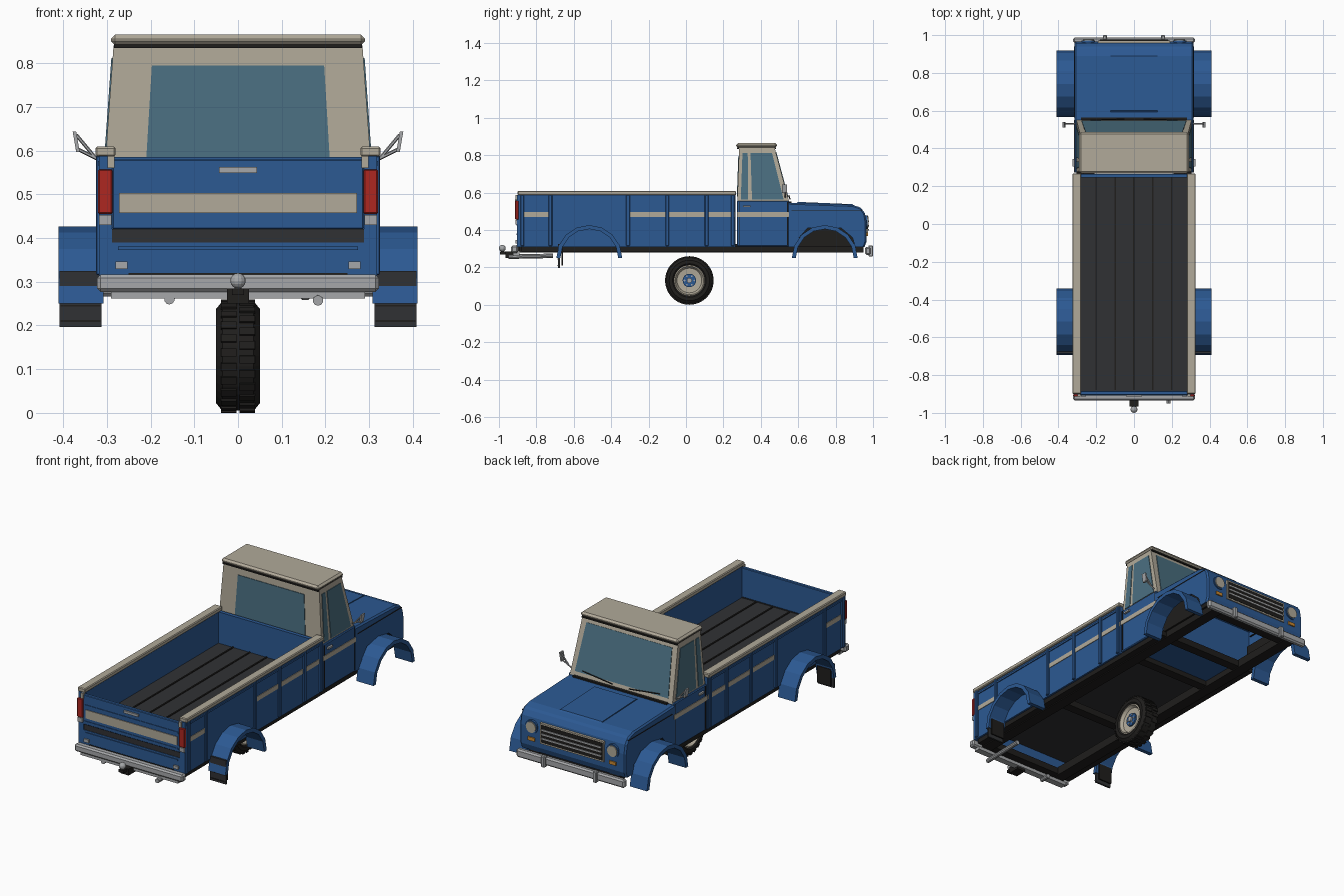
import bpy, bmesh
from math import sin, cos, pi
from mathutils import Vector, Matrix

if "Cube" in bpy.data.objects:
    bpy.data.objects.remove(bpy.data.objects["Cube"])

def mat(name, r, g, b):
    m = bpy.data.materials.new(name)
    m.diffuse_color = (r, g, b, 1)
    m.use_nodes = True
    m.node_tree.nodes["Principled BSDF"].inputs["Base Color"].default_value = m.diffuse_color
    return m

BLUE = mat("blue_paint", .025, .10, .29)
CREAM = mat("cream_paint", .44, .40, .32)
DARK = mat("dark_rubber", .03, .031, .034)
BLACK = mat("black_frame", .014, .013, .012)
GLASS = mat("tinted_glass", .07, .16, .22)
CHROME = mat("chrome", .38, .39, .40)
RED = mat("red_lens", .42, .02, .015)
AMBER = mat("amber_lens", .6, .25, .03)

def finish(name, bm, m, bevel=0.0):
    bmesh.ops.recalc_face_normals(bm, faces=bm.faces)
    me = bpy.data.meshes.new(name)
    bm.to_mesh(me)
    bm.free()
    me.materials.append(m)
    ob = bpy.data.objects.new(name, me)
    bpy.context.collection.objects.link(ob)
    if bevel:
        b = ob.modifiers.new("bevel", 'BEVEL')
        b.width, b.segments = bevel, 1
    return ob

def box(name, x, y, z, m, bevel=0.0):
    bm = bmesh.new()
    c = [(a + b) / 2 for a, b in (x, y, z)]
    s = [abs(b - a) for a, b in (x, y, z)]
    bmesh.ops.create_cube(bm, size=1, matrix=Matrix.Translation(c) @ Matrix.Diagonal((*s, 1)))
    return finish(name, bm, m, bevel)

def pair(name, x, y, z, m, bevel=0.0):
    for s, side in ((1, "right"), (-1, "left")):
        box(f"{name}_{side}", (x[0] * s, x[1] * s), y, z, m, bevel)

def loft(name, a, b, m, bevel=0.0, open_edges=()):
    """Skin between two matching loops, capped; listed edges are left open."""
    bm = bmesh.new()
    A = [bm.verts.new(p) for p in a]
    B = [bm.verts.new(p) for p in b]
    n = len(A)
    bm.faces.new(A)
    bm.faces.new(B)
    for i in range(n):
        if i not in open_edges:
            j = (i + 1) % n
            bm.faces.new((A[i], A[j], B[j], B[i]))
    return finish(name, bm, m, bevel)

def side_prism(name, yz, x0, x1, m, bevel=0.0, open_edges=()):
    return loft(name, [(x0, *p) for p in yz], [(x1, *p) for p in yz], m, bevel, open_edges)

def panel(name, quad, out, m):
    o = Vector(out)
    return loft(name, [Vector(p) - o for p in quad], [Vector(p) + o for p in quad], m)

def rod(name, p, q, r, m, n=10, r2=None):
    p, q = Vector(p), Vector(q)
    d = q - p
    M = Matrix.Translation((p + q) / 2) @ d.to_track_quat('Z', 'Y').to_matrix().to_4x4()
    bm = bmesh.new()
    bmesh.ops.create_cone(bm, cap_ends=True, segments=n, radius1=r, radius2=r if r2 is None else r2,
                          depth=d.length, matrix=M)
    return finish(name, bm, m)

def lathe_x(name, prof, cz, m, n=32, cy=0.0):
    """Closed (x, r) profile spun round the x axis."""
    bm = bmesh.new()
    rings = [[bm.verts.new((x, cy + r * cos(2 * pi * i / n), cz + r * sin(2 * pi * i / n)))
              for x, r in prof] for i in range(n)]
    k = len(prof)
    for i in range(n):
        a, b = rings[i], rings[(i + 1) % n]
        for j in range(k):
            bm.faces.new((a[j], a[(j + 1) % k], b[(j + 1) % k], b[j]))
    return finish(name, bm, m)

# chassis frame
pair("frame_rail", (.21, .27), (-.89, .95), (.28, .325), BLACK)
for i, y in enumerate((-.88, -.30, .30, .56, .92)):
    box(f"cross_member_{i}", (-.25, .25), (y - .025, y + .025), (.285, .32), BLACK)
pair("sill", (.27, .305), (-.88, .58), (.285, .315), BLACK)

# cargo bed
box("bed_floor", (-.295, .295), (-.895, .262), (.39, .417), DARK)
for i in range(-2, 3):
    box(f"floor_strip_{i + 2}", (i * .1 - .004, i * .1 + .004), (-.88, .25), (.416, .421), BLACK)
box("bed_front_wall", (-.3, .3), (.245, .265), (.31, .585), BLUE)
pair("bed_side", (.288, .315), (-.895, .265), (.31, .59), BLUE)
pair("bed_rail", (.28, .326), (-.9, .268), (.586, .609), CREAM, .004)
pair("side_ridge", (.31, .32), (-.89, .26), (.566, .576), BLUE)
for i, y in enumerate((-.875, -.725, -.31, -.10, .11, .25)):
    pair(f"stake_{i}", (.31, .325), (y - .01, y + .01), (.315, .588), BLUE, .003)
pair("stripe_rear", (.31, .318), (-.865, -.715), (.47, .495), CREAM)
pair("stripe_middle", (.31, .318), (-.32, .262), (.47, .495), CREAM)

# tailgate and rear panel
box("tailgate", (-.288, .288), (-.905, -.885), (.42, .58), BLUE, .003)
box("tailgate_stripe", (-.272, .272), (-.909, -.9), (.457, .503), CREAM)
box("tailgate_handle", (-.043, .043), (-.913, -.9), (.549, .562), CHROME)
for z in (.437, .525):
    box("tailgate_ridge", (-.28, .28), (-.908, -.9), (z - .004, z + .004), BLUE)
box("tailgate_gap", (-.295, .295), (-.9, -.885), (.39, .421), DARK)
box("rear_panel", (-.29, .29), (-.903, -.885), (.315, .39), BLUE)
box("rear_panel_ridge", (-.275, .275), (-.907, -.9), (.372, .38), BLUE)
pair("rear_post", (.288, .318), (-.903, -.88), (.31, .588), BLUE)
pair("tail_light", (.287, .32), (-.913, -.895), (.455, .557), RED, .003)
pair("reverse_light", (.289, .318), (-.912, -.895), (.43, .453), CHROME)
pair("post_cap", (.283, .298), (-.912, -.895), (.56, .588), CREAM)
pair("rear_lamp", (.253, .28), (-.912, -.9), (.329, .346), CHROME)

# bumpers, hitch and exhausts
box("rear_bumper", (-.322, .322), (-.935, -.897), (.277, .316), CHROME, .008)
box("rear_bumper_lip", (-.29, .29), (-.925, -.89), (.262, .28), CHROME)
box("hitch_receiver", (-.025, .025), (-.965, -.90), (.25, .285), BLACK)
box("hitch_tongue", (-.014, .014), (-.995, -.94), (.27, .285), BLACK)
rod("hitch_neck", (0, -.982, .28), (0, -.982, .295), .008, CHROME)
bm = bmesh.new()
bmesh.ops.create_uvsphere(bm, u_segments=14, v_segments=8, radius=.018,
                          matrix=Matrix.Translation((0, -.982, .302)))
finish("hitch_ball", bm, CHROME)
rod("exhaust_pipe", (.183, -.95, .257), (.183, -.71, .262), .012, CHROME)
rod("tow_stub", (-.157, -.925, .26), (-.157, -.87, .26), .012, CHROME)
box("front_bumper", (-.322, .322), (.958, .988), (.266, .31), CHROME, .008)
pair("bumper_guard", (.143, .165), (.975, 1.0), (.258, .318), CHROME, .004)

# arched fenders and mud flaps
def arch(cy, r, n=8):
    return [(cy - r * cos(pi * i / n), .25 + r * sin(pi * i / n)) for i in range(n + 1)]
for s, side in ((1, "right"), (-1, "left")):
    for cy, end in ((-.517, "rear"), (.742, "front")):
        side_prism(f"{end}_fender_{side}", arch(cy, .176) + arch(cy, .155)[::-1],
                   s * .308, s * .41, BLUE)
pair("mud_flap", (.312, .408), (-.685, -.675), (.197, .325), DARK)
for z in (.21, .245):
    pair("flap_bar", (.314, .406), (-.688, -.682), (z - .002, z + .002), BLACK)
pair("flap_bracket", (.32, .4), (-.665, -.658), (.21, .3), BLACK)

# hood shell with wheel openings
well = [(.59, .31), (.605, .36), (.65, .41), (.83, .41), (.89, .36), (.905, .31)]
nose = [(.955, .31), (.966, .34), (.966, .44), (.957, .488), (.935, .52), (.89, .534), (.548, .546), (.548, .31)]
shell = side_prism("hood_body", well + nose, -.315, .315, BLUE, .008, (0, 1, 2, 3, 4, 5, 12, 13))
shell.modifiers["bevel"].limit_method = 'ANGLE'
sol = shell.modifiers.new("thickness", 'SOLIDIFY')
sol.thickness, sol.offset = .008, -1
pair("wheel_liner", (.275, .285), (.575, .93), (.31, .43), BLACK)
side_prism("hood_bulge", [(.585, .54), (.9, .53), (.89, .538), (.6, .55)], -.125, .125, BLUE)
box("cowl_vent", (-.28, .28), (.545, .565), (.54, .553), BLACK)
pair("hood_seam", (.3, .317), (.565, .94), (.503, .507), BLACK)

# grille and lamps
box("grille_frame", (-.19, .19), (.955, .972), (.368, .478), CREAM)
box("grille_back", (-.182, .182), (.96, .974), (.376, .47), BLACK)
for i in range(3):
    z = .4 + i * .023
    box(f"grille_bar_{i}", (-.18, .18), (.965, .978), (z - .004, z + .004), CHROME)
for s, side in ((1, "right"), (-1, "left")):
    rod(f"headlight_ring_{side}", (s * .242, .95, .442), (s * .242, .971, .442), .036, BLUE, 20)
    rod(f"headlight_{side}", (s * .242, .95, .442), (s * .242, .976, .442), .029, CREAM, 20)
pair("indicator", (.222, .262), (.955, .972), (.368, .386), AMBER)

# cab
box("cab_lower", (-.315, .315), (.272, .55), (.312, .555), BLUE, .004)
pair("stripe_door", (.31, .318), (.272, .55), (.47, .495), CREAM)
pair("door_seam_rear", (.31, .3165), (.283, .287), (.32, .55), BLACK)
pair("door_seam_front", (.31, .3165), (.541, .545), (.32, .55), BLACK)
pair("door_handle", (.314, .325), (.305, .345), (.522, .532), CHROME)

def sx(z): return .305 - (z - .555) * .0714
def wy(z): return .55 - (z - .555) * .268
def by(z): return .274 + (z - .555) * .036
def ring(z): return [(-sx(z), by(z), z), (sx(z), by(z), z), (sx(z), wy(z), z), (-sx(z), wy(z), z)]
loft("cab_upper", ring(.55), ring(.84), CREAM)
box("roof_gutter", (-.284, .284), (.274, .482), (.834, .842), BLACK)
box("roof", (-.291, .291), (.268, .486), (.84, .865), CREAM, .01)

# windows
lo, hi = .578, .795
panel("rear_window", [(-.21, by(lo), lo), (.21, by(lo), lo), (.197, by(hi), hi), (-.197, by(hi), hi)],
      (0, .003, 0), GLASS)
lo, hi = .572, .815
panel("windshield", [(-.278, wy(lo), lo), (.278, wy(lo), lo), (.255, wy(hi), hi), (-.255, wy(hi), hi)],
      (0, .003, .001), GLASS)
for s, side in ((1, "right"), (-1, "left")):
    lo, hi = .562, .812
    for name, y in (("quarter_window", (.293, .332, .330, .302)), ("door_window", (.353, .522, .460, .345))):
        panel(f"{name}_{side}", [(s * sx(lo), y[0], lo), (s * sx(lo), y[1], lo),
                                 (s * sx(hi), y[2], hi), (s * sx(hi), y[3], hi)], (.003, 0, 0), GLASS)
    # wing mirror on struts, wiper
    rod(f"mirror_strut_low_{side}", (s * .31, .53, .575), (s * .37, .53, .605), .004, CHROME, 6)
    rod(f"mirror_strut_high_{side}", (s * .325, .53, .582), (s * .37, .53, .636), .004, CHROME, 6)
    panel(f"mirror_{side}", [(s * .366, .512, .597), (s * .366, .54, .597),
                             (s * .374, .54, .643), (s * .374, .512, .643)], (.004, 0, 0), CHROME)
    rod(f"wiper_{side}", (s * .05, .556, .566), (s * .23, .55, .585), .003, BLACK, 6)

# single wheel under the middle
CY, CZ = .018, .13
lathe_x("tyre", [(-.05, .09), (-.05, .108), (-.036, .125), (.036, .125), (.05, .108), (.05, .09),
                 (.04, .078), (-.04, .078)], CZ, BLACK, 32, CY)
bm = bmesh.new()
for i in range(24):
    R = Matrix.Translation((0, CY, CZ)) @ Matrix.Rotation(2 * pi * i / 24, 4, 'X')
    for s in (1, -1):
        bmesh.ops.create_cube(bm, size=1, matrix=R @ Matrix.Rotation(s * .065, 4, 'X')
                              @ Matrix.Translation((s * .021, 0, .123)) @ Matrix.Diagonal((.036, .018, .013, 1)))
finish("tread_blocks", bm, BLACK)
lathe_x("rim", [(-.044, .082), (-.046, .076), (-.03, .066), (-.026, .02), (.026, .02), (.03, .066),
                (.046, .076), (.044, .082)], CZ, CREAM, 32, CY)
rod("hub", (-.036, CY, CZ), (.036, CY, CZ), .036, BLUE, 20)
rod("hub_cap", (-.045, CY, CZ), (.045, CY, CZ), .014, CHROME, 12)
for i in range(6):
    y, z = CY + .026 * cos(pi * i / 3), CZ + .026 * sin(pi * i / 3)
    rod(f"wheel_nut_{i}", (-.04, y, z), (.04, y, z), .005, CHROME, 6)
